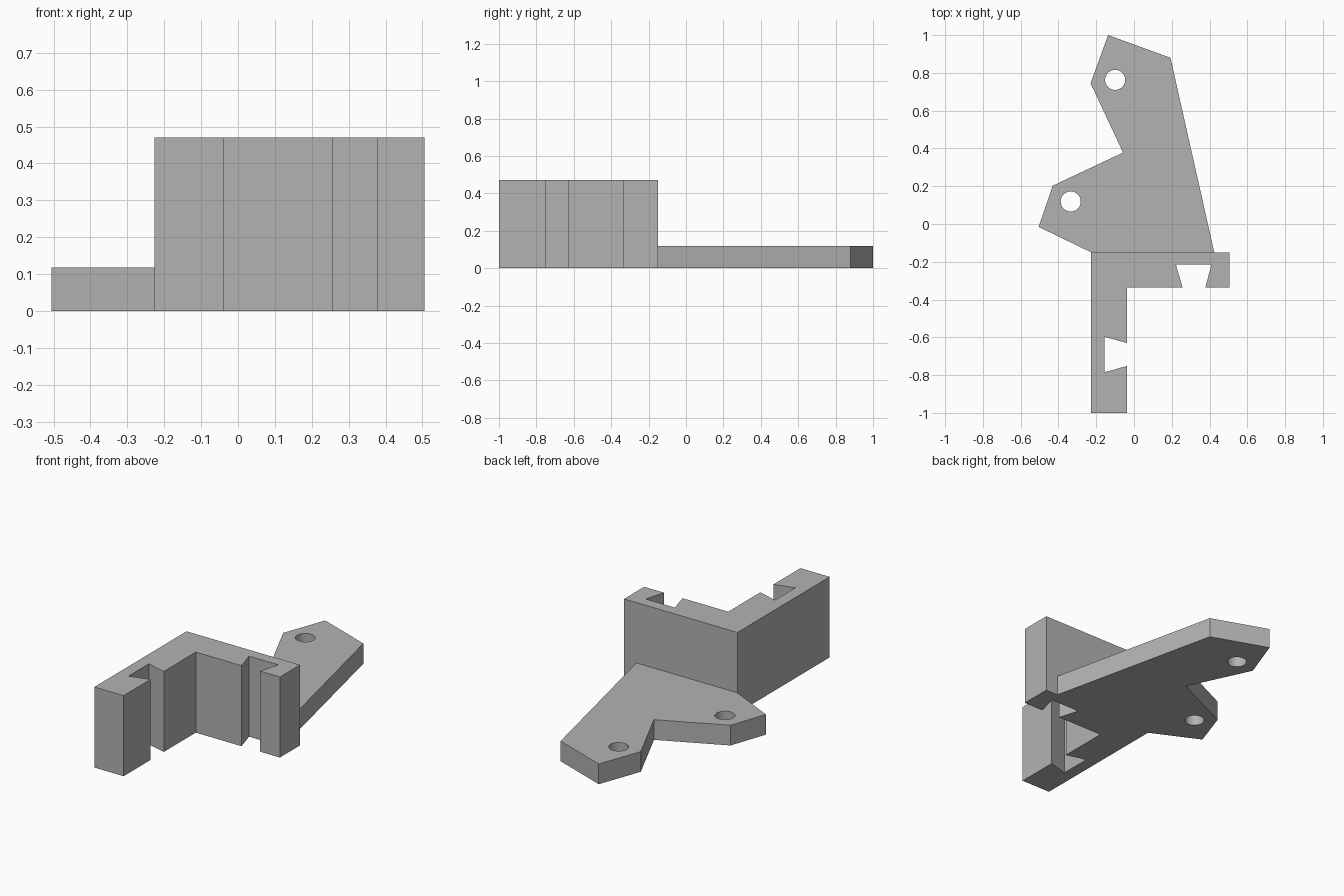
import bpy
import bmesh
from mathutils import Vector

cube = bpy.data.objects.get("Cube")
if cube:
    bpy.data.objects.remove(cube, do_unlink=True)

WALL_HEIGHT = 0.47
PLATE_HEIGHT = 0.118
HOLE_RADIUS = 0.053

grey = bpy.data.materials.new("plain grey")
grey.use_nodes = True
grey.diffuse_color = (0.45, 0.45, 0.45, 1)
grey.node_tree.nodes["Principled BSDF"].inputs["Base Color"].default_value = grey.diffuse_color


def extrude_outline(name, outline, height):
    """Solid prism standing on the ground from a plan outline."""
    bm = bmesh.new()
    base = bm.faces.new([bm.verts.new((x, y, 0)) for x, y in outline])
    top = bmesh.ops.extrude_face_region(bm, geom=[base])["geom"]
    verts = [v for v in top if isinstance(v, bmesh.types.BMVert)]
    bmesh.ops.translate(bm, verts=verts, vec=Vector((0, 0, height)))
    bmesh.ops.recalc_face_normals(bm, faces=bm.faces)
    mesh = bpy.data.meshes.new(name)
    bm.to_mesh(mesh)
    bm.free()
    mesh.materials.append(grey)
    obj = bpy.data.objects.new(name, mesh)
    bpy.context.collection.objects.link(obj)
    return obj


def combine(target, tool, operation):
    """Apply a boolean and remove the tool object."""
    mod = target.modifiers.new(operation.lower(), "BOOLEAN")
    mod.operation = operation
    mod.solver = "EXACT"
    mod.object = tool
    bpy.context.view_layer.objects.active = target
    bpy.ops.object.modifier_apply(modifier=mod.name)
    bpy.data.objects.remove(tool, do_unlink=True)


# L-shaped upright wall with two dovetail slots on its inner sides
bracket = extrude_outline("mounting_bracket", [
    (-0.227, -0.15), (-0.227, -1), (-0.038, -1),
    (-0.038, -0.752), (-0.157, -0.785), (-0.157, -0.597), (-0.038, -0.63),
    (-0.038, -0.335), (0.257, -0.335),
    (0.222, -0.215), (0.41, -0.215), (0.378, -0.335),
    (0.505, -0.335), (0.505, -0.15)], WALL_HEIGHT)

# Flat two-eared plate, its root sunk into the wall
plate = extrude_outline("eared_plate", [
    (-0.137, 1), (-0.23, 0.745), (-0.058, 0.378), (-0.43, 0.203),
    (-0.505, -0.015), (-0.227, -0.15), (-0.2, -0.18), (0.4, -0.18),
    (0.425, -0.15), (0.193, 0.88)], PLATE_HEIGHT)

# Screw hole in each ear
for x, y in [(-0.1, 0.763), (-0.335, 0.119)]:
    bpy.ops.mesh.primitive_cylinder_add(vertices=48, radius=HOLE_RADIUS, depth=1, location=(x, y, 0))
    cutter = bpy.context.object
    cutter.name = "hole_cutter"
    cutter.hide_render = True
    cutter.data.materials.append(grey)
    combine(plate, cutter, "DIFFERENCE")

combine(bracket, plate, "UNION")

# Smooth hole walls, sharp everywhere else
bpy.ops.object.select_all(action="DESELECT")
bracket.select_set(True)
bpy.context.view_layer.objects.active = bracket
bpy.ops.object.shade_smooth_by_angle(angle=0.3)
